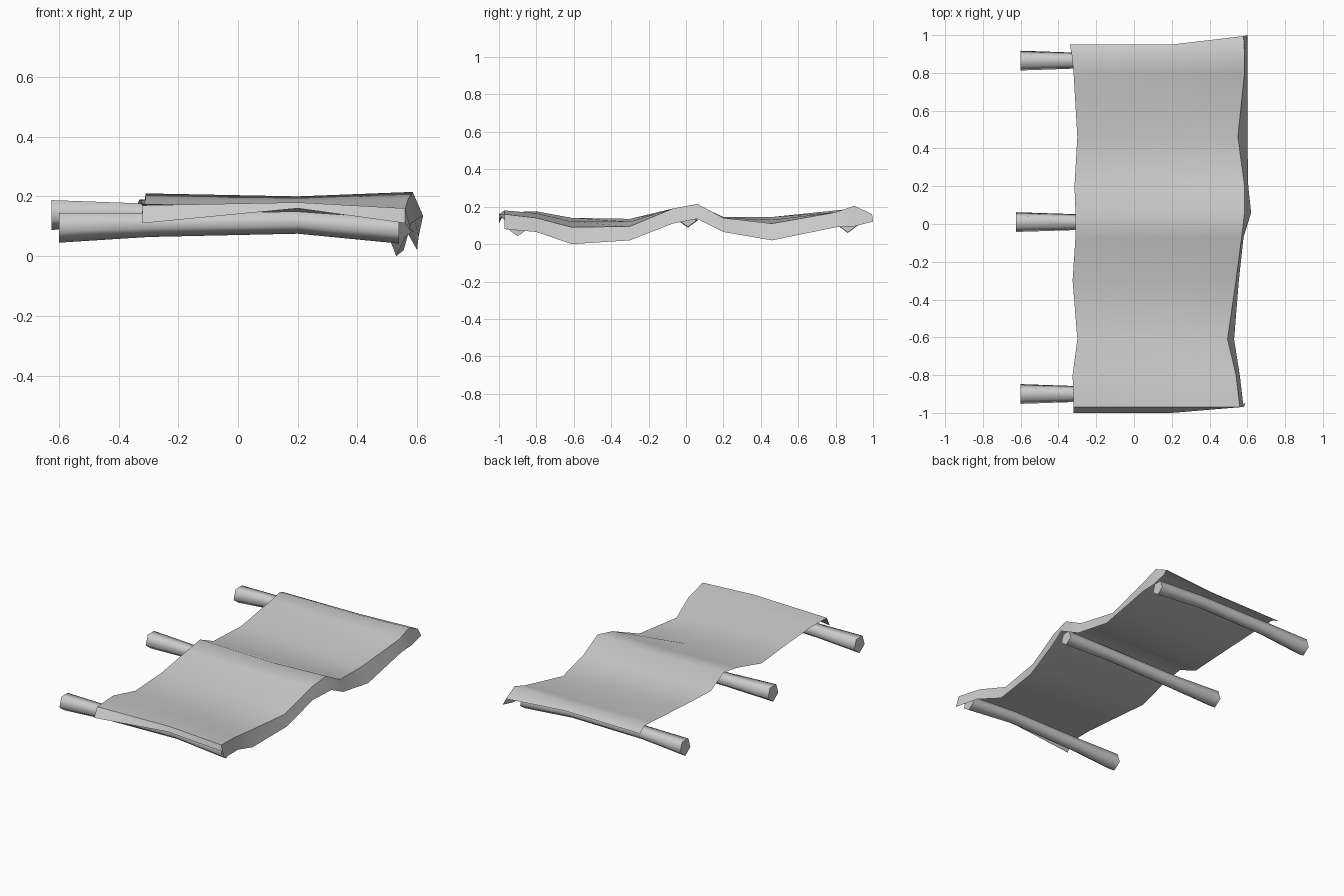
import bpy
import bmesh
import math
from mathutils import Vector

old_cube = bpy.data.objects.get("Cube")
if old_cube:
    bpy.data.objects.remove(old_cube, do_unlink=True)


def make_material(name, colour):
    material = bpy.data.materials.new(name)
    material.use_nodes = True
    material.diffuse_color = colour
    material.node_tree.nodes["Principled BSDF"].inputs["Base Color"].default_value = colour
    return material


grey = make_material("plain grey", (0.6, 0.6, 0.6, 1))


def finish(bm, name, smooth_angle):
    """Turn a bmesh into a shaded, coloured object."""
    mesh = bpy.data.meshes.new(name)
    bm.to_mesh(mesh)
    bm.free()
    mesh.materials.append(grey)
    part = bpy.data.objects.new(name, mesh)
    bpy.context.collection.objects.link(part)
    bpy.ops.object.select_all(action="DESELECT")
    part.select_set(True)
    bpy.context.view_layer.objects.active = part
    bpy.ops.object.shade_smooth_by_angle(angle=math.radians(smooth_angle))
    return part


def bridge_rows(bm, rows, closed=False):
    """Fill quads between neighbouring rows of vertices."""
    for lower, upper in zip(rows, rows[1:]):
        count = len(lower)
        for i in range(count if closed else count - 1):
            j = (i + 1) % count
            bm.faces.new((lower[i], lower[j], upper[j], upper[i]))


# Draped cloth: each row gives y, rear edge x and z, middle z,
# fold x and z, then hanging hem x and z
cloth_rows = [
    (-1.0, -.32, .11, .16, .56, .11, .59, .08),
    (-.97, -.32, .17, .18, .56, .16, .58, .08),
    (-.8, -.325, .175, .165, .54, .14, .56, .065),
    (-.61, -.3, .14, .12, .495, .09, .53, 0),
    (-.3, -.325, .135, .12, .54, .095, .555, .02),
    (-.07, -.31, .19, .18, .57, .19, .58, .11),
    (.06, -.31, .21, .2, .585, .215, .62, .135),
    (.2, -.315, .145, .14, .585, .14, .605, .065),
    (.46, -.3, .145, .13, .55, .11, .6, .02),
    (.8, -.32, .18, .17, .585, .17, .6, .09),
    (.9, -.33, .19, .19, .585, .205, .6, .095),
    (.95, -.34, .165, .17, .58, .16, .6, .12),
]
corner_shift = .05

bm = bmesh.new()
grid = []
for index, (y, rear_x, rear_z, mid_z, fold_x, fold_z, hem_x, hem_z) in enumerate(cloth_rows):
    # The hem corners at both ends are pulled towards the back
    shift = corner_shift if index in (0, len(cloth_rows) - 1) else 0
    points = (
        (rear_x, y, rear_z),
        (.2, y, mid_z),
        (fold_x, y + shift * .9, fold_z),
        (hem_x, y + shift, hem_z),
    )
    grid.append([bm.verts.new(p) for p in points])
bridge_rows(bm, grid)
bmesh.ops.recalc_face_normals(bm, faces=bm.faces)
if sum(face.normal.z for face in bm.faces) < 0:
    bmesh.ops.reverse_faces(bm, faces=bm.faces)
finish(bm, "draped_cloth", 45)


# Support poles: five-sided, slightly bowed, thinner in the middle
def make_pole(name, start_x, y, heights):
    bm = bmesh.new()
    stations = zip((start_x, -.3, .2, .54), heights, (.055, .044, .041, .046))
    rings = []
    for x, z, radius in stations:
        ring = []
        for side in range(5):
            angle = math.tau * side / 5 - math.pi / 2
            offset = Vector((0, math.cos(angle), math.sin(angle))) * radius
            ring.append(bm.verts.new(Vector((x, y, z)) + offset))
        rings.append(ring)
    bridge_rows(bm, rings, closed=True)
    for end in (rings[0], rings[-1]):
        bm.faces.new(end)
    bmesh.ops.recalc_face_normals(bm, faces=bm.faces)
    return finish(bm, name, 80)


make_pole("front_pole", -.6, -.9, (.1, .108, .116, .088))
make_pole("middle_pole", -.625, .01, (.143, .14, .145, .138))
make_pole("back_pole", -.6, .865, (.115, .13, .132, .108))
